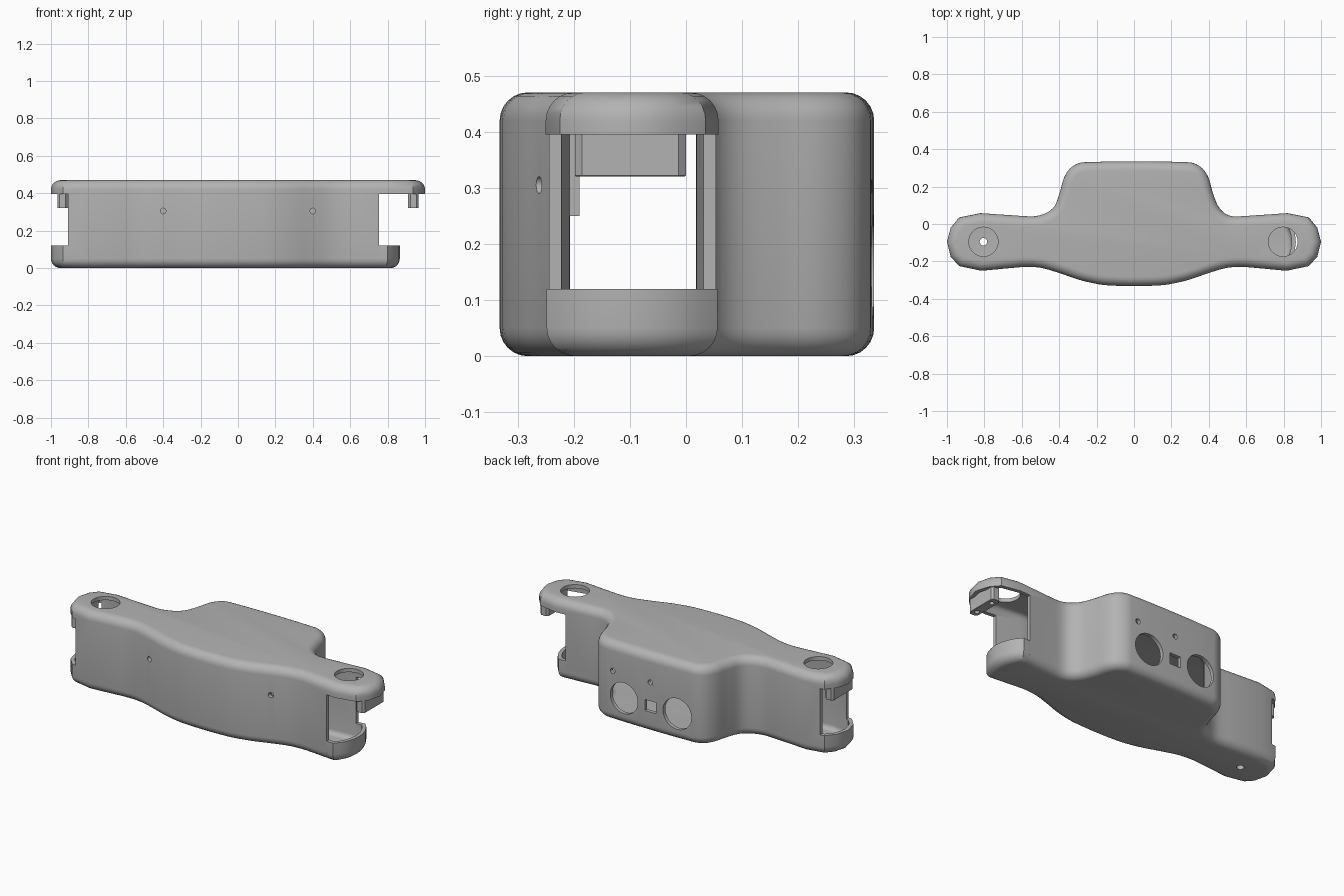
import bpy, bmesh, math
from mathutils import Vector

if "Cube" in bpy.data.objects:
    bpy.data.objects.remove(bpy.data.objects["Cube"], do_unlink=True)

H, WALL, ROUND = 0.47, 0.022, 0.05

grey = bpy.data.materials.new("plain_grey")
grey.use_nodes = True
grey.diffuse_color = (0.45, 0.45, 0.45, 1)
grey.node_tree.nodes["Principled BSDF"].inputs["Base Color"].default_value = (0.45, 0.45, 0.45, 1)


def add_mesh(name, bm):
    bmesh.ops.recalc_face_normals(bm, faces=bm.faces)
    me = bpy.data.meshes.new(name)
    bm.to_mesh(me)
    bm.free()
    me.materials.append(grey)
    ob = bpy.data.objects.new(name, me)
    bpy.context.collection.objects.link(ob)
    return ob


def box(name, x, y, z):
    bm = bmesh.new()
    bmesh.ops.create_cube(bm, size=1)
    for v in bm.verts:
        v.co = [a + (b - a) * (c + 0.5) for (a, b), c in zip((x, y, z), v.co)]
    return add_mesh(name, bm)


def rod(name, centre, r, depth, along_y=False):
    bm = bmesh.new()
    bmesh.ops.create_cone(bm, cap_ends=True, segments=40, radius1=r, radius2=r, depth=depth)
    ob = add_mesh(name, bm)
    if along_y:
        ob.rotation_euler.x = math.pi / 2
    ob.location = centre
    return ob


def combine(ob, other, op="DIFFERENCE"):
    other.hide_render = True
    mod = ob.modifiers.new("cut", "BOOLEAN")
    mod.operation, mod.solver, mod.object = op, "EXACT", other
    bpy.context.view_layer.update()
    bpy.context.view_layer.objects.active = ob
    bpy.ops.object.modifier_apply(modifier=mod.name)
    bpy.data.objects.remove(other, do_unlink=True)


def inset(pts, d):
    """Move a counter-clockwise outline inward by d with mitred corners."""
    out = []
    for i, p in enumerate(pts):
        a = (p - pts[i - 1]).normalized()
        b = (pts[(i + 1) % len(pts)] - p).normalized()
        na, nb = Vector((-a.y, a.x)), Vector((-b.y, b.x))
        out.append(p + (na + nb) * (d / (1 + na.dot(nb))))
    return out


def pillow(name, pts, z0, z1, r, steps=6):
    """Prism over an outline with rounded upper and lower rims."""
    arc = [math.pi / 2 * i / steps for i in range(steps + 1)]
    lower = [(r * (1 - math.sin(t)), z0 + r * (1 - math.cos(t))) for t in arc]
    upper = [(d, z0 + z1 - z) for d, z in reversed(lower)]
    bm = bmesh.new()
    rings = [[bm.verts.new((p.x, p.y, z)) for p in inset(pts, d)] for d, z in lower + upper]
    n = len(pts)
    for lo, hi in zip(rings, rings[1:]):
        for i in range(n):
            j = (i + 1) % n
            bm.faces.new((lo[i], lo[j], hi[j], hi[i]))
    bm.faces.new(rings[0][::-1])
    bm.faces.new(rings[-1])
    return add_mesh(name, bm)


def shell(name, pts):
    ob = pillow(name, pts, 0, H, ROUND)
    combine(ob, pillow("cavity", inset(pts, WALL), WALL, H - WALL, ROUND - WALL))
    return ob


def smooth_outline(ctrl, steps=5):
    """Flowing middle section, straight facets near both tips."""
    out, n = [], len(ctrl)
    for i in range(n):
        p0, p1, p2, p3 = (ctrl[(i + k) % n] for k in (-1, 0, 1, 2))
        out.append(p1)
        if max(abs(p1.x), abs(p2.x)) < 0.65:
            length = (p2 - p1).length
            m1 = (p2 - p0).normalized() * length
            m2 = (p3 - p1).normalized() * length
            for s in range(1, steps):
                t = s / steps
                blend = t * t * (3 - 2 * t)
                out.append(p1 * (1 - blend) + p2 * blend
                           + m1 * (t * (1 - t) ** 2) - m2 * (t * t * (1 - t)))
    return out


# Plan outline: one half, then mirrored
half = [(0.14, -0.328), (0.28, -0.302), (0.4, -0.262), (0.5, -0.234), (0.6, -0.23),
        (0.815, -0.25), (0.935, -0.225), (0.98, -0.175), (1, -0.095), (0.98, -0.02),
        (0.935, 0.035), (0.82, 0.058), (0.6, 0.043), (0.51, 0.045), (0.445, 0.085),
        (0.41, 0.165), (0.385, 0.25), (0.345, 0.305), (0.28, 0.33)]
ctrl = [Vector(p) for p in half] + [Vector((-x, y)) for x, y in reversed(half)]
for p in ctrl:
    if p.y > 0.06:
        p.x += 0.012
outline = smooth_outline(ctrl)

# Main housing, opened at both ends
body = shell("housing", outline)
combine(body, box("cut", (0.755, 2), (-1, 1), (-1, 0.395)))
combine(body, box("cut", (-2, -0.91), (-1, 1), (0.12, 0.395)))

# Shorter lower lip with a bowed end
main = [p for p in outline if p.x <= 0.79]
first = next(i for i, p in enumerate(outline) if p.x > 0.79)
bow = [Vector((0.655 + 0.21 * math.cos(t), -0.096 + 0.21 * math.sin(t)))
       for t in [math.radians(46.5) * (k / 4 - 1) for k in range(9)]]
lip = shell("lower_end_lip", main[:first] + bow + main[first:])
combine(lip, box("keep", (0.755, 2), (-1, 1), (-1, 0.12)), "INTERSECT")

# Round openings in the top and a drain hole in the floor
for x in (-0.805, 0.797):
    combine(body, rod("cut", (x, -0.095, H), 0.078, 0.14))
combine(body, rod("cut", (-0.805, -0.095, 0), 0.02, 0.2))

# Rear face: two large ports, a square port and two pinholes
for x in (-0.175, 0.175):
    combine(body, rod("cut", (x, 0.33, 0.16), 0.092, 0.1, True))
combine(body, box("cut", (-0.036, 0.036), (0.28, 0.4), (0.125, 0.191)))
for x in (0, 0.25):
    combine(body, rod("cut", (x, 0.33, 0.302), 0.015, 0.1, True))

# Front screw holes with their inner blocks
for x in (-0.4, 0.4):
    combine(body, rod("cut", (x, -0.262, 0.305), 0.015, 0.09, True))
    block = box("inner_block", (x - 0.035, x + 0.035), (-0.235, -0.19), (0.25, H - 0.015))
    combine(block, rod("cut", (x, -0.24, 0.305), 0.015, 0.06, True))

# Hanging brackets with rounded ends and two screw holes
brackets = []
for side in (-1, 1):
    x = side * 0.938
    path = [Vector((x + sx * 0.028, y)) for sx, y in
            ((-1, -0.185), (-0.6, -0.198), (0.6, -0.198), (1, -0.185),
             (1, -0.013), (0.6, 0), (-0.6, 0), (-1, -0.013))]
    bracket = pillow("end_bracket", path, 0.32, H - 0.04, 0.002, 1)
    for y in (-0.16, -0.04):
        combine(bracket, rod("cut", (x, y, 0.32), 0.013, 0.12))
    brackets.append(bracket)

bpy.ops.object.select_all(action="DESELECT")
for ob in [body, lip] + brackets:
    ob.select_set(True)
bpy.context.view_layer.objects.active = body
bpy.ops.object.shade_smooth_by_angle(angle=math.radians(30))
